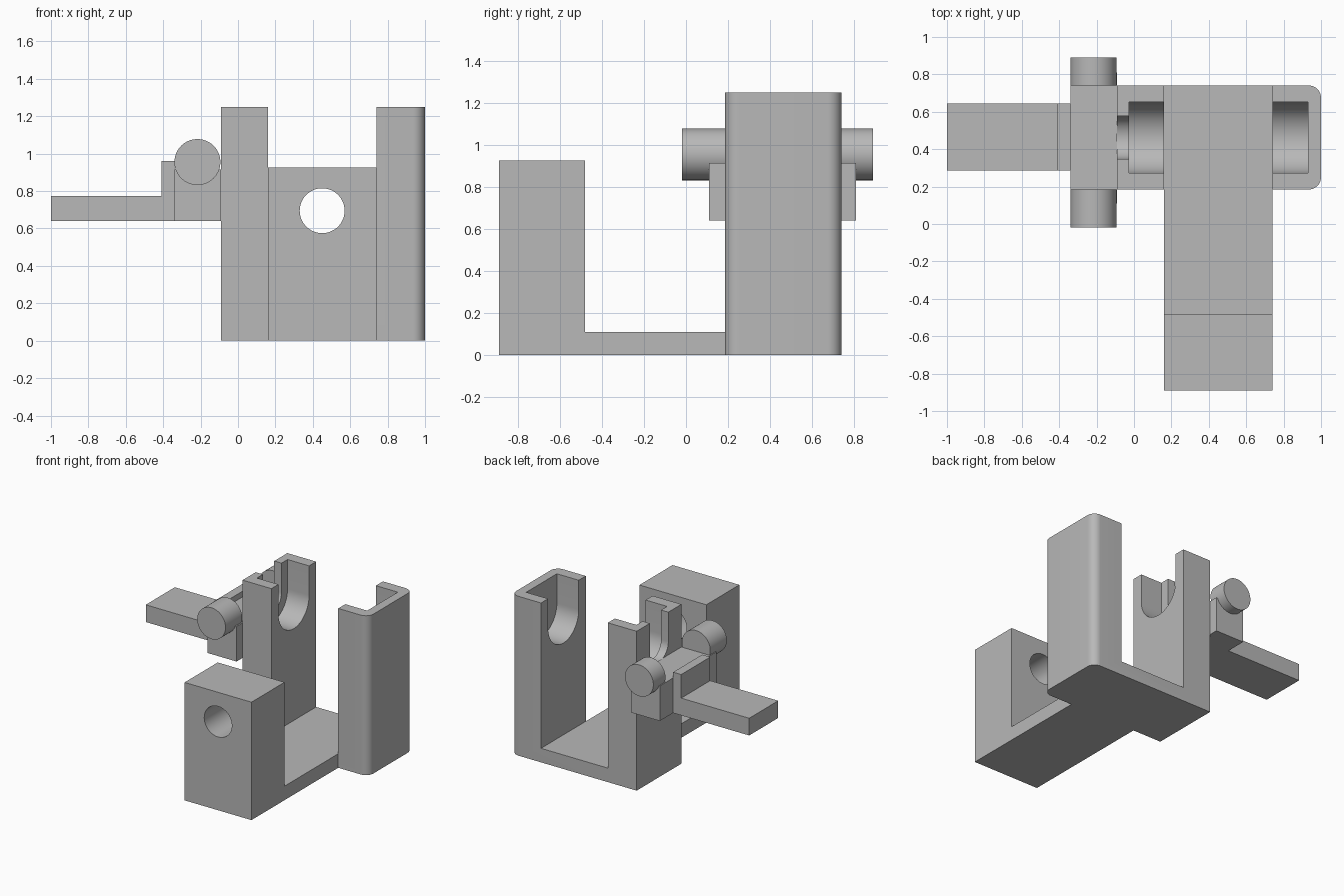
import bpy, bmesh, math
from mathutils import Vector

old = bpy.data.objects.get("Cube")
if old:
    bpy.data.objects.remove(old, do_unlink=True)

grey = bpy.data.materials.new("plain grey")
grey.use_nodes = True
grey.diffuse_color = (0.48, 0.48, 0.48, 1)
grey.node_tree.nodes["Principled BSDF"].inputs["Base Color"].default_value = grey.diffuse_color


def extrude(name, outline, axis, start, end):
    """Extrude a 2D outline along x (outline in y, z) or y (outline in x, z)."""
    def place(a, b):
        return Vector((start, a, b)) if axis == "x" else Vector((a, start, b))
    shift = Vector((end - start, 0, 0)) if axis == "x" else Vector((0, end - start, 0))
    bm = bmesh.new()
    face = bm.faces.new([bm.verts.new(place(a, b)) for a, b in outline])
    result = bmesh.ops.extrude_face_region(bm, geom=[face])
    bmesh.ops.translate(bm, vec=shift, verts=[v for v in result["geom"] if isinstance(v, bmesh.types.BMVert)])
    bmesh.ops.recalc_face_normals(bm, faces=bm.faces)
    mesh = bpy.data.meshes.new(name)
    bm.to_mesh(mesh)
    bm.free()
    mesh.materials.append(grey)
    obj = bpy.data.objects.new(name, mesh)
    bpy.context.collection.objects.link(obj)
    return obj


def arc(a, b, radius, first=0, sweep=360, steps=64):
    count = steps if sweep == 360 else steps + 1
    angles = [math.radians(first + sweep * i / steps) for i in range(count)]
    return [(a + radius * math.cos(t), b + radius * math.sin(t)) for t in angles]


def activate(obj):
    bpy.ops.object.select_all(action="DESELECT")
    obj.select_set(True)
    bpy.context.view_layer.objects.active = obj


def cut(obj, cutter):
    mod = obj.modifiers.new("cut", "BOOLEAN")
    mod.operation = "DIFFERENCE"
    mod.solver = "EXACT"
    mod.object = cutter
    activate(obj)
    bpy.ops.object.modifier_apply(modifier=mod.name)
    bpy.data.objects.remove(cutter, do_unlink=True)


def smooth(obj):
    activate(obj)
    bpy.ops.object.shade_smooth_by_angle(angle=math.radians(30))


def slot(radius):
    """U-shaped outline, open above the walls."""
    y, z = 0.4625, 1.02
    return arc(y, z, radius, 180, 180, 32) + [(y + radius, 1.4), (y - radius, 1.4)]


# U-shaped frame with two tall walls
left, inner_l, inner_r, right = -0.09, 0.16, 0.74, 1.0
floor, height = 0.11, 1.25
frame = extrude("bearing_frame", [
    (left, 0), (right, 0), (right, height), (inner_r, height),
    (inner_r, floor), (inner_l, floor), (inner_l, height), (left, height)],
    "y", 0.185, 0.74)

# Rounded outer corners
bm = bmesh.new()
bm.from_mesh(frame.data)
corners = [e for e in bm.edges if all(v.co.x > 0.99 for v in e.verts)
           and abs(e.verts[0].co.z - e.verts[1].co.z) > 1]
bmesh.ops.bevel(bm, geom=corners, offset=0.065, segments=10, profile=0.5, affect="EDGES")
bm.to_mesh(frame.data)
bm.free()

# Bearing seats open to the top, and the narrow shaft slot
cut(frame, extrude("seat_cutter", slot(0.19), "x", -0.027, 0.3))
cut(frame, extrude("seat_cutter", slot(0.19), "x", 0.6, 0.93))
cut(frame, extrude("shaft_cutter", slot(0.115), "x", -0.2, 0.05))
smooth(frame)

# Front tongue and upright block with a round hole
block = extrude("front_block", [
    (-0.89, 0), (0.185, 0), (0.185, floor), (-0.48, floor), (-0.48, 0.925), (-0.89, 0.925)],
    "x", inner_l, inner_r)
cut(block, extrude("hole_cutter", arc(0.45, 0.695, 0.12), "y", -1, -0.3))
smooth(block)

# Side bracket against the frame
extrude("side_bracket", [(-0.34, 0.64), (left, 0.64), (left, 0.915), (-0.34, 0.915)],
        "y", 0.11, 0.81)

# Flat arm with an upright lip
extrude("side_arm", [
    (-1, 0.64), (-0.34, 0.64), (-0.34, 0.96), (-0.41, 0.96), (-0.41, 0.775), (-1, 0.775)],
    "y", 0.285, 0.645)

# Round pins at both ends of the bracket
for name, start, end in (("front_pin", -0.02, 0.185), ("back_pin", 0.74, 0.89)):
    smooth(extrude(name, arc(-0.217, 0.955, 0.123), "y", start, end))
